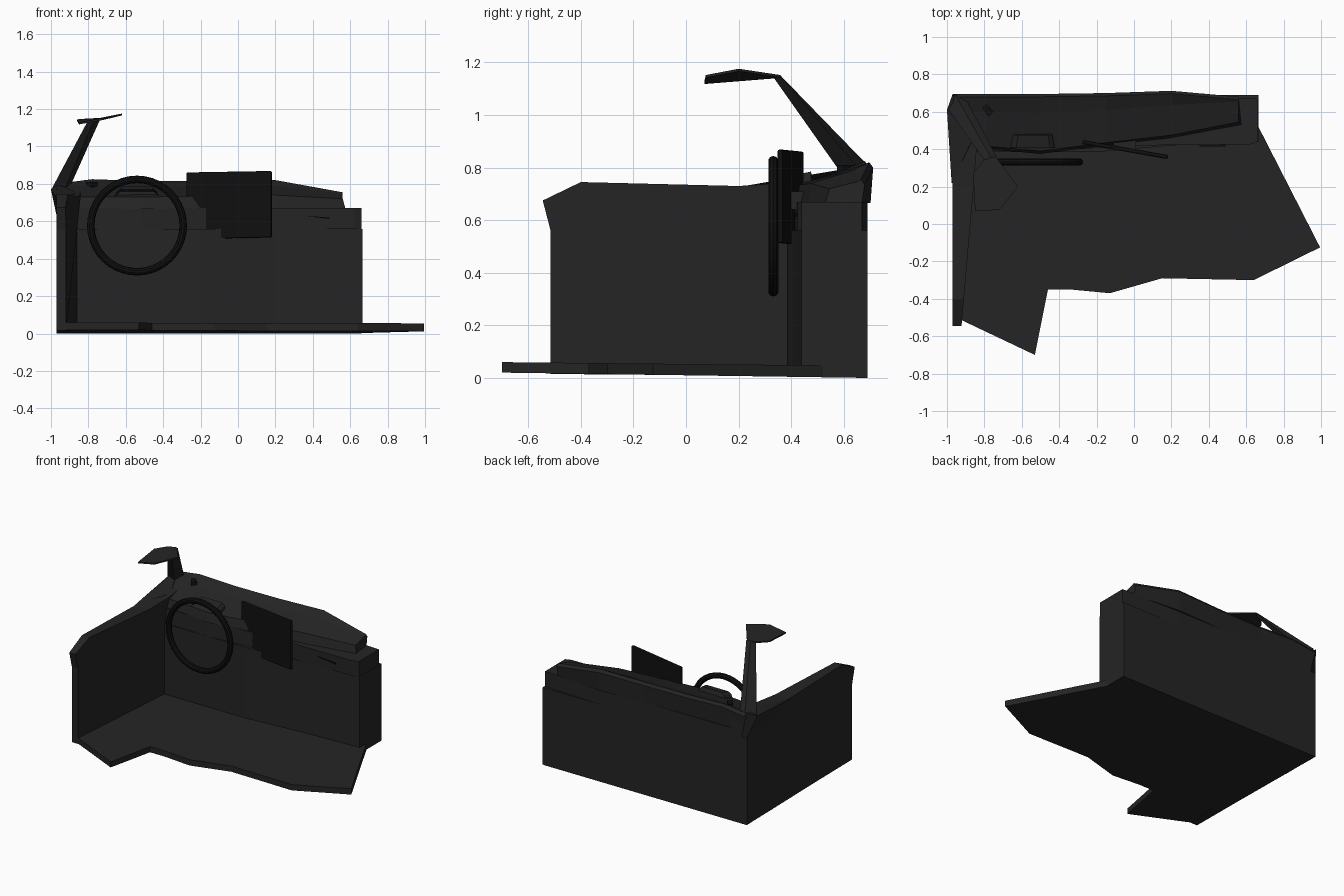
import bpy, bmesh, math
from mathutils import Vector


def material(name, v):
    m = bpy.data.materials.new(name)
    m.diffuse_color = (v, v, v, 1)
    return m


TRIM = material("charcoal trim", 0.018)
BLACK = material("black plastic", 0.005)


def loft(name, sections, mat=TRIM):
    """Skin equal-length closed sections and cap both ends."""
    bm = bmesh.new()
    rings = [[bm.verts.new(p) for p in s] for s in sections]
    for a, b in zip(rings, rings[1:]):
        for i in range(len(a)):
            j = (i + 1) % len(a)
            bm.faces.new((a[i], a[j], b[j], b[i]))
    bm.faces.new(rings[0][::-1])
    bm.faces.new(rings[-1])
    bmesh.ops.recalc_face_normals(bm, faces=bm.faces)
    me = bpy.data.meshes.new(name)
    bm.to_mesh(me)
    bm.free()
    ob = bpy.data.objects.new(name, me)
    bpy.context.collection.objects.link(ob)
    me.materials.append(mat)
    return ob


def slab(name, outline, z0, z1, mat=TRIM):
    return loft(name, [[(x, y, z) for x, y in outline] for z in (z0, z1)], mat)


def bevel(ob, width, segments=2):
    b = ob.modifiers.new("bevel", 'BEVEL')
    b.width, b.segments = width, segments


# Floor with a ragged cut edge, tilted slightly down toward the back
floor = [(-0.97, 0.69), (-0.97, -0.50), (-0.92, -0.515), (-0.53, -0.70), (-0.46, -0.35),
         (-0.34, -0.35), (-0.13, -0.37), (0.15, -0.29), (0.64, -0.30), (0.995, -0.125),
         (0.66, 0.53), (0.66, 0.69)]
loft("floor", [[(x, y, 0.01 - 0.0145 * y) for x, y in floor],
               [(x, y, 0.053 - 0.01 * y) for x, y in floor]])

# Door panel: outer and inner profile, inner face angles in toward the dashboard
door = [(0.69, 0.005), (-0.515, 0.015), (-0.515, 0.56), (-0.545, 0.675), (-0.40, 0.745),
        (0.20, 0.73), (0.42, 0.745), (0.69, 0.79)]
loft("door_panel", [[(-0.97, y, z) for y, z in door],
                    [(-0.92 + 0.08 * (min(y, 0.4) + 0.52) / 0.92, y, z) for y, z in door]])

# Flared corner that carries the pillar
loft("pillar_corner", [
    [(-0.97, 0.22, 0.69), (-0.97, 0.69, 0.63), (-0.93, 0.69, 0.63), (-0.92, 0.24, 0.69)],
    [(-0.975, 0.22, 0.73), (-1.0, 0.61, 0.77), (-0.97, 0.695, 0.81), (-0.86, 0.46, 0.75)]])

# Lower dashboard, middle shelf
slab("dashboard_lower", [(-0.97, 0.385), (-0.2, 0.385), (0.2, 0.42), (0.665, 0.44),
                         (0.665, 0.69), (-0.97, 0.69)], 0.003, 0.56)
slab("dashboard_shelf", [(-0.95, 0.40), (-0.52, 0.385), (0.0, 0.42), (0.62, 0.425),
                         (0.66, 0.44), (0.66, 0.67), (0.2, 0.69), (-0.97, 0.69)], 0.56, 0.67)

# Dashboard top: x, front y, front z, back y, back z
tops = [(-0.97, 0.40, 0.73, 0.695, 0.80), (-0.78, 0.40, 0.73, 0.695, 0.825),
        (-0.50, 0.375, 0.73, 0.695, 0.815), (-0.15, 0.42, 0.735, 0.70, 0.815),
        (0.20, 0.46, 0.74, 0.712, 0.82), (0.56, 0.53, 0.72, 0.68, 0.755)]
loft("dashboard_top", [
    [(x + (0.015 if x > 0.5 else 0), yf, 0.665), (x, yf + 0.015, zf),
     (x, (yf + yb) / 2 + 0.05, (zf + zb) / 2 + 0.01), (x, yb - 0.015, zb),
     (x, yb, zb - 0.02), (x, yb - 0.01, 0.665)] for x, yf, zf, yb, zb in tops])

# Instrument hood with a recessed face
hood = loft("instrument_hood", [
    [(-0.68, 0.41, 0.69), (-0.41, 0.41, 0.69), (-0.43, 0.41, 0.755),
     (-0.45, 0.41, 0.77), (-0.63, 0.41, 0.77), (-0.65, 0.41, 0.755)],
    [(-0.67, 0.50, 0.69), (-0.42, 0.50, 0.69), (-0.44, 0.475, 0.765),
     (-0.46, 0.475, 0.785), (-0.62, 0.475, 0.785), (-0.64, 0.475, 0.765)]])
bm = bmesh.new()
bm.from_mesh(hood.data)
face = min(bm.faces, key=lambda f: f.calc_center_median().y)
bmesh.ops.inset_region(bm, faces=[face], thickness=0.01)
bmesh.ops.translate(bm, verts=face.verts, vec=(0, 0.03, 0))
bm.to_mesh(hood.data)
bm.free()

# Steering wheel rim
bpy.ops.mesh.primitive_torus_add(major_radius=0.247, minor_radius=0.02, major_segments=40,
                                 minor_segments=10, location=(-0.54, 0.332, 0.577),
                                 rotation=(math.pi / 2, 0, 0))
wheel = bpy.context.object
wheel.name = "steering_wheel"
wheel.data.materials.append(BLACK)
bpy.ops.object.shade_smooth_by_angle()

# Display screen, turned toward the driver
w, t = 0.232, 0.011
screen = loft("display_screen", [
    [(x, y, z) for x, z in ((-w, -0.182), (w, -0.174), (w, 0.182), (-w, 0.174))]
    for y in (-t, t)], BLACK)
screen.location = (-0.047, 0.398, 0.687)
screen.rotation_euler = (0, 0, -0.175)
bevel(screen, 0.008)

# Bracket tying the screen to the dashboard
slab("screen_bracket", [(-0.11, 0.41), (0.01, 0.39), (0.01, 0.47), (-0.11, 0.47)], 0.64, 0.71)

# Small control knob on the dash corner and a trim sliver on the passenger side
slab("corner_knob", [(-0.81, 0.62), (-0.78, 0.575), (-0.75, 0.60), (-0.79, 0.645)], 0.77, 0.81, BLACK)
loft("passenger_trim", [[(0.35, 0.415, 0.63), (0.49, 0.415, 0.612), (0.49, 0.415, 0.62)],
                        [(0.35, 0.44, 0.63), (0.49, 0.44, 0.612), (0.49, 0.44, 0.62)]], BLACK)

# Windscreen pillar, thin tapered strip
loft("windscreen_pillar", [
    [(-0.998, 0.62, 0.77), (-0.955, 0.69, 0.81), (-0.90, 0.67, 0.78), (-0.93, 0.60, 0.765)],
    [(-0.80, 0.34, 1.142), (-0.765, 0.355, 1.152), (-0.735, 0.36, 1.15), (-0.77, 0.335, 1.14)]])

# Roof fragment at the pillar head
roof = [(-0.80, 0.345, 1.14), (-0.86, 0.27, 1.135), (-0.85, 0.07, 1.118),
        (-0.72, 0.075, 1.142), (-0.62, 0.20, 1.166), (-0.74, 0.36, 1.142)]
loft("roof_fragment", [roof, [(x, y, z + 0.01) for x, y, z in roof]])
